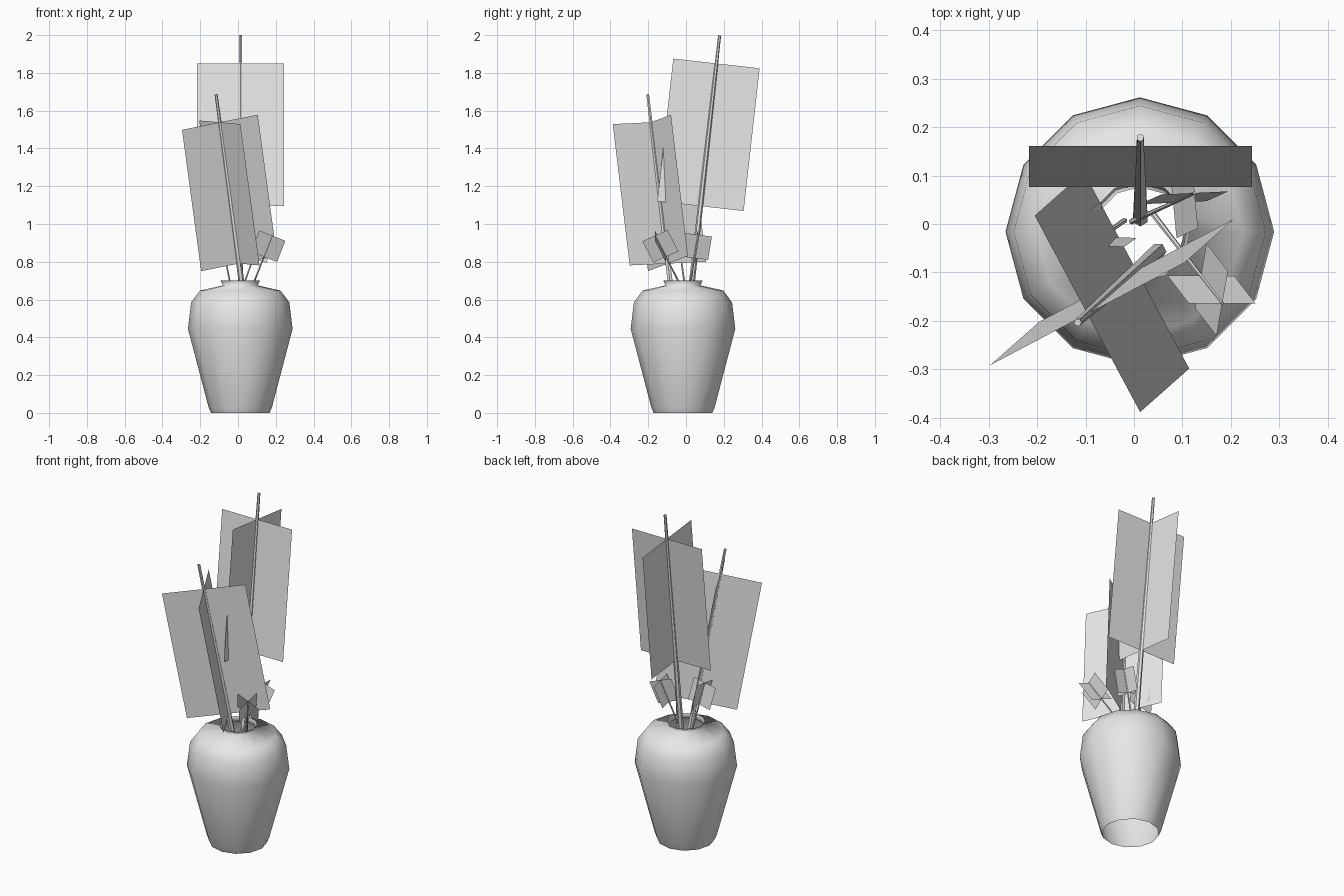
import bpy, bmesh, math
from mathutils import Vector, Matrix

cube = bpy.data.objects.get("Cube")
if cube:
    bpy.data.objects.remove(cube, do_unlink=True)

grey = bpy.data.materials.new("plain_grey")
grey.use_nodes = True
grey.diffuse_color = (0.8, 0.8, 0.8, 1)
grey.node_tree.nodes["Principled BSDF"].inputs["Base Color"].default_value = (0.8, 0.8, 0.8, 1)


def finish(bm, name, smooth=False):
    """Turn a bmesh into a named object."""
    mesh = bpy.data.meshes.new(name)
    for f in bm.faces:
        f.smooth = smooth
    bm.to_mesh(mesh)
    bm.free()
    mesh.materials.append(grey)
    obj = bpy.data.objects.new(name, mesh)
    bpy.context.collection.objects.link(obj)
    return obj


def lathe(name, profile, centre, sides):
    """Revolve a radius/height profile, open at both ends."""
    bm = bmesh.new()
    rings = []
    for r, z in profile:
        ring = []
        for i in range(sides):
            a = math.tau * i / sides
            ring.append(bm.verts.new((centre[0] + r * math.cos(a), centre[1] + r * math.sin(a), z)))
        rings.append(ring)
    for low, high in zip(rings, rings[1:]):
        for i in range(sides):
            j = (i + 1) % sides
            bm.faces.new((low[i], low[j], high[j], high[i]))
    return finish(bm, name, smooth=True)


def plant(name, base, top, width_dir, width, height, gap, r_base, r_top):
    """Tapered stem with two crossed flat panels set across its axis."""
    base, top = Vector(base), Vector(top)
    axis = (top - base).normalized()
    side = Vector(width_dir)
    side = (side - axis * side.dot(axis)).normalized()
    other = axis.cross(side)

    # Stem
    bm = bmesh.new()
    frame = Matrix((side, other, axis)).transposed().to_4x4()
    frame.translation = (base + top) / 2
    bmesh.ops.create_cone(bm, cap_ends=True, segments=6, radius1=r_base, radius2=r_top,
                          depth=(top - base).length, matrix=frame)
    finish(bm, name + "_stem")

    # Crossed panels
    bm = bmesh.new()
    upper = top - axis * gap
    lower = upper - axis * height
    for d in (side, other):
        half = d * width / 2
        bm.faces.new([bm.verts.new(p) for p in
                      (lower - half, lower + half, upper + half, upper - half)])
    finish(bm, name + "_panels")


# Vase with a narrow neck
lathe("vase", [(0.155, 0.0), (0.168, 0.03), (0.277, 0.445), (0.26, 0.585), (0.213, 0.648),
               (0.092, 0.675), (0.104, 0.70)], (0.012, -0.016), 12)

# Tall plants
tall = dict(width=0.46, height=0.76, gap=0.15, r_base=0.017, r_top=0.008)
plant("tall_back_plant", (0.013, 0.012, 0.52), (0.013, 0.178, 1.999), (1, 0, 0), **tall)
plant("tall_front_plant", (0.05, -0.056, 0.46), (-0.116, -0.203, 1.686), (0.402, 0.212, 0.08), **tall)

# Short plants
short = dict(width=0.148, height=0.133, gap=0, r_base=0.006, r_top=0.003)
plant("short_left_plant", (0.04, 0.02, 0.58), (0.182, -0.164, 0.938), (1, 0, -0.4), **short)
plant("short_back_plant", (-0.005, 0.005, 0.58), (0.125, 0.064, 0.943), (1, 0.05, -0.35), **short)
plant("short_right_plant", (-0.02, 0.007, 0.58), (-0.093, -0.045, 0.945), (1, -0.03, 0.2), **short)
